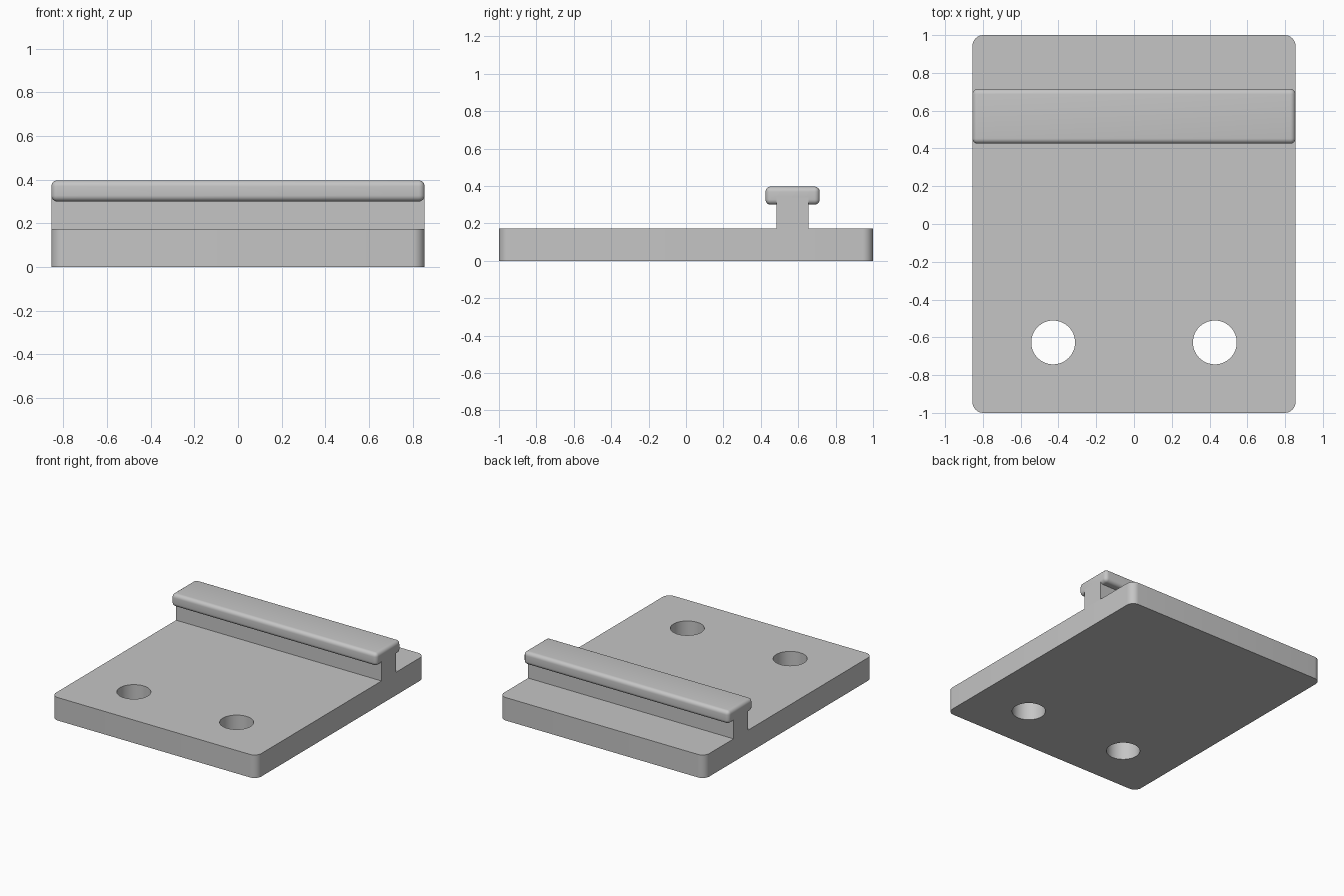
import bpy
import math

cube = bpy.data.objects.get("Cube")
if cube:
    bpy.data.objects.remove(cube, do_unlink=True)

# One plain grey finish
grey = bpy.data.materials.new("plain grey")
grey.use_nodes = True
colour = (0.56, 0.56, 0.56, 1)
grey.diffuse_color = colour
grey.node_tree.nodes["Principled BSDF"].inputs["Base Color"].default_value = colour

HALF_X = 0.855
PLATE_TOP = 0.173
RAIL_Y = 0.57


def activate(obj):
    bpy.ops.object.select_all(action="DESELECT")
    obj.select_set(True)
    bpy.context.view_layer.objects.active = obj


def box(name, size_y, y, z0, z1):
    """Full-width box between two heights."""
    bpy.ops.mesh.primitive_cube_add(size=1, location=(0, y, (z0 + z1) / 2))
    obj = bpy.context.object
    obj.name = name
    obj.scale = (2 * HALF_X, size_y, z1 - z0)
    bpy.ops.object.transform_apply(location=False, rotation=False, scale=True)
    obj.data.materials.append(grey)
    return obj


def round_edges(obj, radius, segments, upright_only=False):
    """Bevel every edge, or only the upright corner edges."""
    bevel = obj.modifiers.new("rounding", "BEVEL")
    bevel.width = radius
    bevel.segments = segments
    if upright_only:
        weights = obj.data.attributes.new("bevel_weight_edge", "FLOAT", "EDGE")
        for edge in obj.data.edges:
            a, b = (obj.data.vertices[i].co for i in edge.vertices)
            weights.data[edge.index].value = float(abs(a.z - b.z) > 0.01)
        bevel.limit_method = "WEIGHT"
    else:
        bevel.limit_method = "NONE"
    activate(obj)
    bpy.ops.object.modifier_apply(modifier=bevel.name)


# Base plate with rounded corners
plate = box("base_plate", 2, 0, 0, PLATE_TOP)
round_edges(plate, 0.057, 8, upright_only=True)

# Two round screw holes
for side in (-1, 1):
    bpy.ops.mesh.primitive_cylinder_add(
        vertices=64, radius=0.116, depth=1, location=(side * 0.428, -0.627, 0))
    cutter = bpy.context.object
    cutter.hide_render = True
    hole = plate.modifiers.new("screw_hole", "BOOLEAN")
    hole.operation = "DIFFERENCE"
    hole.solver = "EXACT"
    hole.object = cutter
    activate(plate)
    bpy.ops.object.modifier_apply(modifier=hole.name)
    bpy.data.objects.remove(cutter, do_unlink=True)

# T-shaped rail: flush upright web and rounded cap
web = box("rail_web", 0.17, RAIL_Y, PLATE_TOP - 0.01, 0.34)
cap = box("rail_cap", 0.29, RAIL_Y, 0.3, 0.397)
round_edges(cap, 0.028, 6)

for part in (plate, web, cap):
    activate(part)
    bpy.ops.object.shade_smooth_by_angle(angle=math.radians(35))
